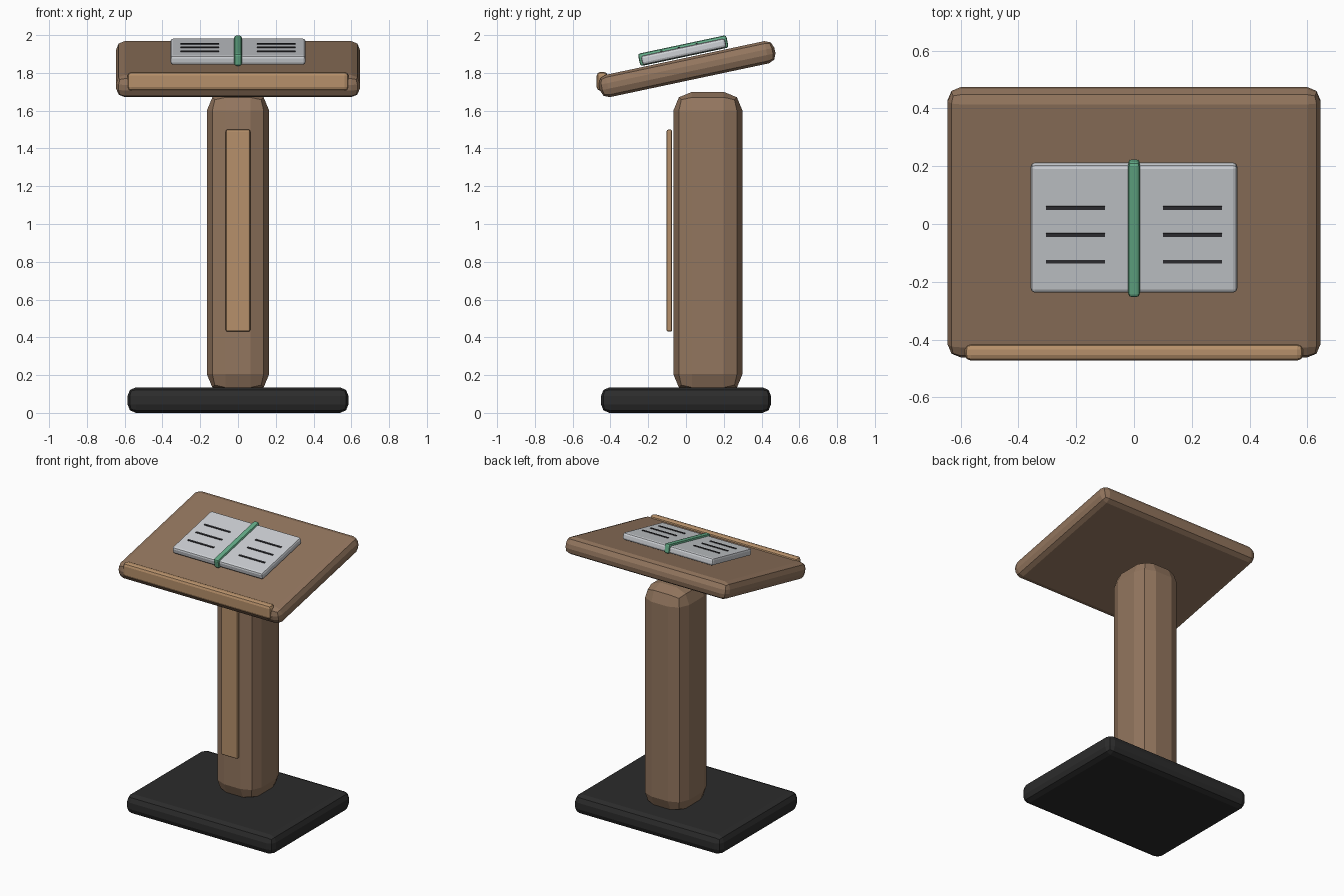
import bpy, bmesh, math
from mathutils import Matrix, Vector

if "Cube" in bpy.data.objects:
    bpy.data.objects.remove(bpy.data.objects["Cube"])


def material(name, rgb):
    m = bpy.data.materials.new(name)
    m.diffuse_color = (*rgb, 1.0)
    m.use_nodes = True
    m.node_tree.nodes["Principled BSDF"].inputs["Base Color"].default_value = m.diffuse_color
    return m


wood = material("brown_wood", (0.29, 0.18, 0.112))
trim = material("light_wood", (0.47, 0.28, 0.145))
black = material("black_base", (0.025, 0.025, 0.025))
paper = material("grey_paper", (0.61, 0.63, 0.66))
green = material("green_ribbon", (0.13, 0.42, 0.25))
ink = material("dark_ink", (0.03, 0.03, 0.035))


def box(name, size, centre, mat, bevel=0.0, tilt=0.0, local=(0, 0, 0)):
    """Bevelled box, offset by local within a frame tilted about x."""
    bm = bmesh.new()
    bmesh.ops.create_cube(bm, size=1.0)
    bmesh.ops.scale(bm, vec=size, verts=bm.verts)
    if bevel:
        bmesh.ops.bevel(bm, geom=bm.edges[:], offset=bevel, segments=2,
                        profile=0.5, affect='EDGES')
    me = bpy.data.meshes.new(name)
    bm.to_mesh(me)
    bm.free()
    me.materials.append(mat)
    ob = bpy.data.objects.new(name, me)
    rot = Matrix.Rotation(tilt, 4, 'X')
    ob.location = Vector(centre) + rot @ Vector(local)
    ob.rotation_euler = (tilt, 0, 0)
    bpy.context.collection.objects.link(ob)
    return ob


TILT = math.radians(12)

# Stand
box("base", (1.17, 0.90, 0.135), (0, 0, 0.0675), black, 0.045)
box("column", (0.33, 0.366, 1.595), (0, 0.116, 0.9025), wood, 0.10)
box("column_strip", (0.13, 0.03, 1.07), (0, -0.088, 0.965), trim, 0.01)

# Sloping desk and its front lip
box("desk_board", (1.29, 0.95, 0.12), (0, 0.006, 1.82), wood, 0.045, TILT)
box("desk_lip", (1.17, 0.058, 0.10), (0, -0.444, 1.755), trim, 0.02)

# Open book with ribbon and printed lines
book = (0, -0.0125, 1.9125)
box("book_pages", (0.715, 0.455, 0.05), book, paper, 0.014, TILT)
box("book_ribbon", (0.04, 0.478, 0.067), book, green, 0.012, TILT,
    (0, -0.001, 0.0055))
for side, x in (("left", -0.203), ("right", 0.203)):
    for i, y in enumerate((0.075, -0.02, -0.115)):
        box(f"{side}_page_line_{i + 1}", (0.205, 0.012, 0.008), book, ink, 0,
            TILT, (x, y, 0.026))
